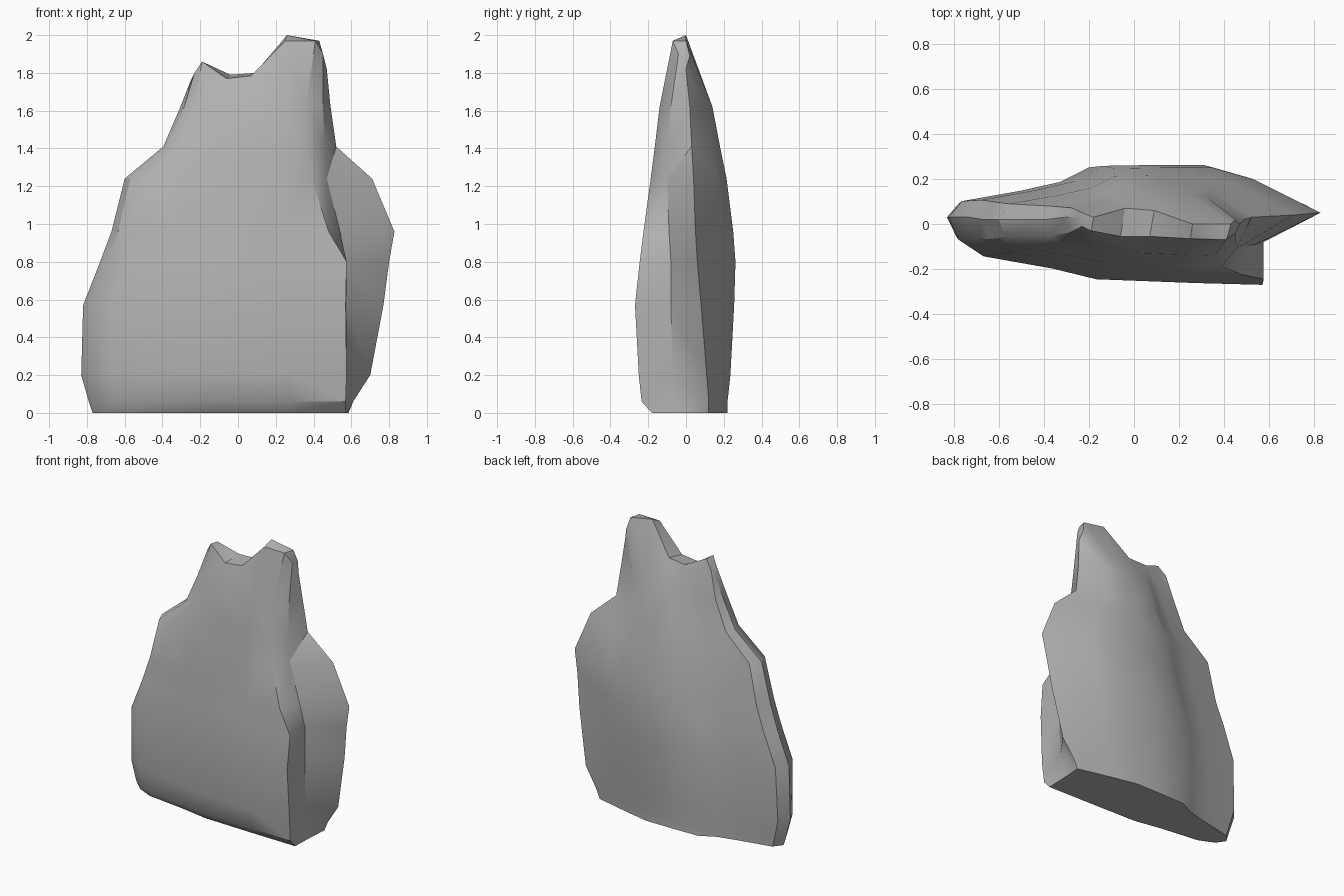
import bpy, bmesh

if "Cube" in bpy.data.objects:
    bpy.data.objects.remove(bpy.data.objects["Cube"])

def lerp(a, b, t):
    return a + (b - a) * t

# Horizontal sections: z, left tip x/y, front ledge x, inner crease x/y,
# right tip x/y, front depth y, back depth y
LEVELS = [
    (0.00, -.77, .02, .57, .575, .00, .585, .12, -.18, .22),
    (0.06, -.79, .02, .57, .565, -.05, .61, .12, -.235, .22),
    (0.20, -.83, .03, .575, .57, -.07, .70, .11, -.25, .235),
    (0.57, -.82, .03, .57, .575, -.08, .77, .08, -.27, .255),
    (0.80, -.73, .03, .575, .575, -.08, .80, .06, -.245, .262),
    (0.96, -.67, .02, .48, .54, -.09, .828, .05, -.225, .25),
    (1.24, -.60, .02, .39, .47, -.10, .71, .04, -.187, .215),
    (1.41, -.395, .02, .36, .46, -.10, .52, .03, -.165, .18),
    (1.62, -.305, .03, .36, .45, -.08, .49, .02, -.14, .14),
]
# Outline fractions along the front (left to right) and back (right to left)
FRONT = [(0, 0), (.03, .3), (.11, .55), (.33, .74), (.47, .91), (.78, .97), (1, 1)]
BACK = [(.2, .72), (.32, 1), (.46, 1), (.61, .98), (.69, .65), (.80, .47), (.965, .28)]

# Broken crest: two peaks with a notch between them
CREST = [(-.25, .03, 1.76), (-.23, -.01, 1.80), (-.19, -.03, 1.86), (-.06, -.055, 1.77),
         (.07, -.055, 1.785), (.25, -.065, 1.97), (.41, -.07, 1.97), (.45, -.04, 1.90),
         (.47, .0, 1.82), (.45, .02, 1.89), (.43, .0, 1.97), (.26, .0, 2.0),
         (.09, .06, 1.80), (-.04, .07, 1.79), (-.18, .03, 1.855), (-.23, .05, 1.79)]

def section(z, xl, yl, xs, xi, yi, xr, yr, yf, yb):
    e = 1 - .15 * z                       # blunter ends towards the top
    pts = [(lerp(xl, xs, t), lerp(yl, yf, f ** e), z) for t, f in FRONT]
    pts += [(xi, yi, z), (xr, yr, z)]
    for u, f in BACK:
        pts.append((lerp(xr, xl, u), lerp(lerp(yr, yl, u), yb, f ** e), z))
    return pts

bm = bmesh.new()
rings = [[bm.verts.new(p) for p in ring] for ring in [section(*l) for l in LEVELS] + [CREST]]
n = len(CREST)
h = n // 2

# Sides
for a, b in zip(rings, rings[1:]):
    for i in range(n):
        j = (i + 1) % n
        bm.faces.new((a[i], a[j], b[j], b[i]))

# Base, then the crest strip joining front to back
bm.faces.new(rings[0][::-1])
top = rings[-1]
bm.faces.new((top[0], top[1], top[n - 1]))
for i in range(1, h - 1):
    bm.faces.new((top[i], top[i + 1], top[n - i - 1], top[n - i]))
bm.faces.new((top[h - 1], top[h], top[h + 1]))
bmesh.ops.triangulate(bm, faces=bm.faces[:])
bmesh.ops.recalc_face_normals(bm, faces=bm.faces[:])

mesh = bpy.data.meshes.new("standing_rock")
bm.to_mesh(mesh)
bm.free()
rock = bpy.data.objects.new("standing_rock", mesh)
bpy.context.collection.objects.link(rock)

# Stone colour and soft facets
stone = bpy.data.materials.new("grey stone")
stone.diffuse_color = (0.45, 0.45, 0.45, 1)
stone.use_nodes = True
stone.node_tree.nodes["Principled BSDF"].inputs["Base Color"].default_value = stone.diffuse_color
mesh.materials.append(stone)
bpy.context.view_layer.objects.active = rock
rock.select_set(True)
bpy.ops.object.shade_smooth_by_angle(angle=0.6)
